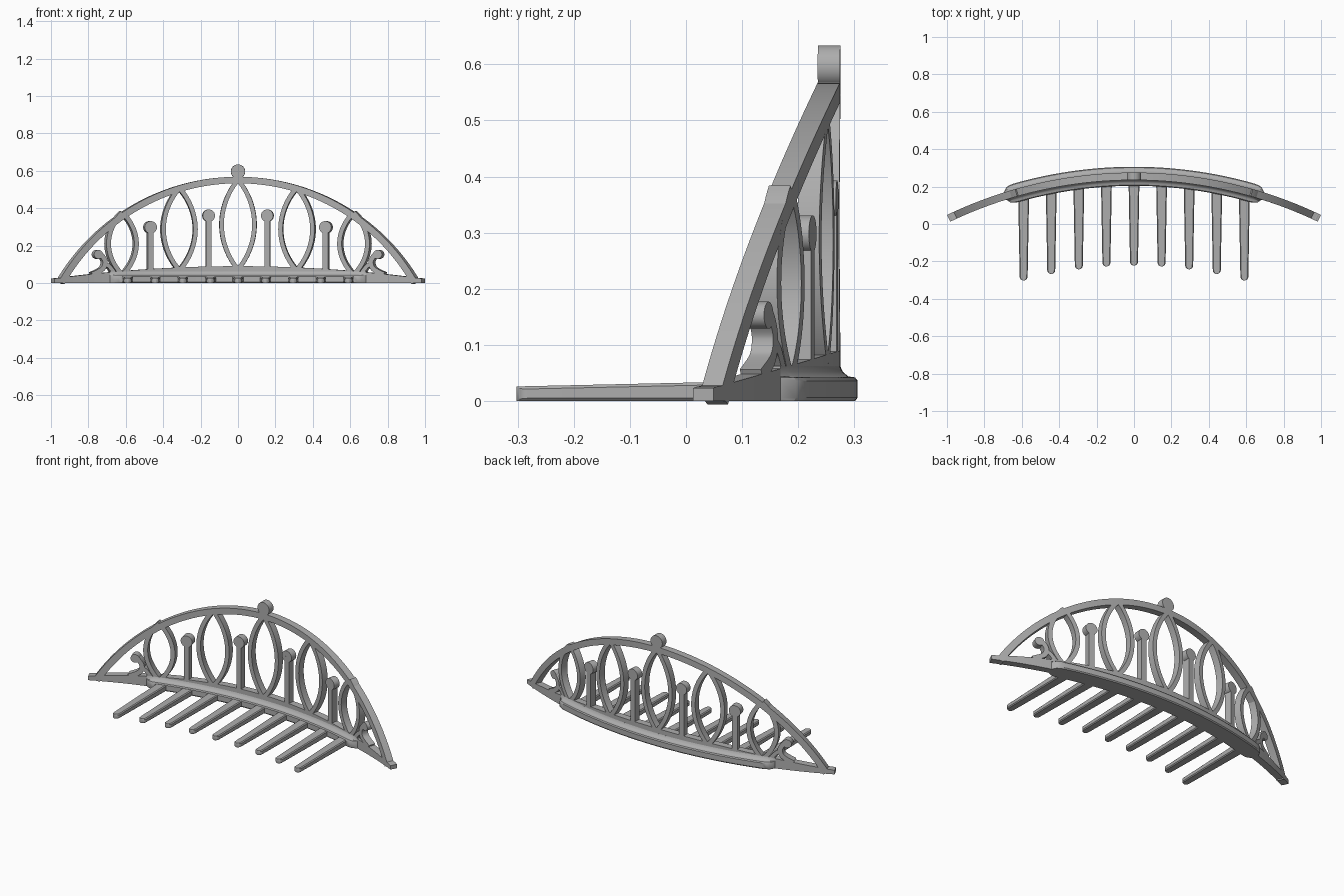
import bpy, bmesh
from math import asin, sin, cos, pi, sqrt
from mathutils import Vector

cube = bpy.data.objects.get("Cube")
if cube:
    bpy.data.objects.remove(cube)

grey = bpy.data.materials.new("satin grey")
grey.use_nodes = True
colour = (0.42, 0.42, 0.42, 1)
grey.diffuse_color = colour
grey.node_tree.nodes["Principled BSDF"].inputs["Base Color"].default_value = colour

BEND, CENTRE, HALF = 2.3, -2.045, 0.02   # bend radius, bend centre y, half thickness


def bend(x, t, z):
    """Wrap a flat point (x, z) at depth t onto the curved band."""
    a = asin(x / BEND)
    return Vector(((BEND + t) * sin(a), CENTRE + (BEND + t) * cos(a), z))


def loft(name, rings):
    """Solid through a row of matching closed rings, capped at both ends."""
    bm = bmesh.new()
    rows = [[bm.verts.new(p) for p in ring] for ring in rings]
    n = len(rows[0])
    for a, b in zip(rows, rows[1:]):
        for i in range(n):
            j = (i + 1) % n
            bm.faces.new((a[i], a[j], b[j], b[i]))
    bm.faces.new(rows[0])
    bm.faces.new(rows[-1])
    bmesh.ops.remove_doubles(bm, verts=bm.verts, dist=0.0003)
    bmesh.ops.recalc_face_normals(bm, faces=bm.faces)
    mesh = bpy.data.meshes.new(name)
    bm.to_mesh(mesh)
    bm.free()
    mesh.materials.append(grey)
    obj = bpy.data.objects.new(name, mesh)
    bpy.context.collection.objects.link(obj)
    bpy.ops.object.select_all(action='DESELECT')
    obj.select_set(True)
    bpy.context.view_layer.objects.active = obj
    bpy.ops.object.shade_smooth_by_angle(angle=0.6)
    return obj


def panel(name, upper, lower, half=HALF):
    """Bent plate between two flat outlines."""
    loft(name, [(bend(*a[:1], -half, a[1]), bend(a[0], half, a[1]),
                 bend(b[0], half, b[1]), bend(b[0], -half, b[1]))
                for a, b in zip(upper, lower)])


def strip(name, path, width):
    """Bent plate of even width along a flat path."""
    up, low = [], []
    for i, p in enumerate(path):
        q, r = path[max(i - 1, 0)], path[min(i + 1, len(path) - 1)]
        d = (Vector(r) - Vector(q)).normalized() * width / 2
        up.append((p[0] - d.y, p[1] + d.x))
        low.append((p[0] + d.y, p[1] - d.x))
    panel(name, up, low)


def disc(name, x, z, r):
    angles = [pi * i / 20 for i in range(21)]
    panel(name, [(x - r * cos(a), z + r * sin(a)) for a in angles],
          [(x - r * cos(a), z - r * sin(a)) for a in angles])


def smooth_path(pts, steps=8):
    """Catmull-Rom curve through a few points."""
    p = [Vector(q) for q in [pts[0]] + pts + [pts[-1]]]
    out = []
    for a, b, c, d in zip(p, p[1:], p[2:], p[3:]):
        for k in range(steps):
            t = k / steps
            out.append((2 * b + (c - a) * t + (2 * a - 5 * b + 4 * c - d) * t ** 2
                        + (3 * b - a - 3 * c + d) * t ** 3) / 2)
    return [tuple(q) for q in out + [p[-1]]]


def base_top(x):
    return 0.09 - 0.068 * x * x


# Base plate
xs = [-0.991 + 1.982 * i / 80 for i in range(81)]
panel("base_plate", [(x, base_top(x)) for x in xs], [(x, 0) for x in xs])

# Arch band
R, APEX = 1.115, 0.568
sweep = asin(0.965 / R)
arch = [-sweep + 2 * sweep * i / 96 for i in range(97)]
panel("arch_band", [(R * sin(a), APEX - R + R * cos(a)) for a in arch],
      [((R - 0.035) * sin(a), APEX - R + (R - 0.035) * cos(a)) for a in arch])

# Top knob
disc("top_knob", 0, 0.596, 0.038)

# Thick rail with filleted shoulders, tapering into the plate at its ends
rings = []
for i in range(73):
    x = -0.69 + 1.38 * i / 72
    k = min(1, (0.69 - abs(x)) / 0.06)
    grow = 0.031 * sqrt(k * (2 - k))
    side = [(0.85, 0), (1, 0.006), (1, 0.036), (0.85, 0.042),
            (0.45, 0.044), (0.15, 0.052), (0, 0.062)]
    back = [bend(x, HALF + grow * s, z) for s, z in side]
    front = [bend(x, -HALF - grow * s, z) for s, z in reversed(side)]
    rings.append(back + front)
loft("rail", rings)

# Pointed oval loops: centre x, bottom z, top z, half width
def pointed_oval(name, cx, low, high, half):
    for side, label in ((-1, "right"), (1, "left")):
        path = []
        for i in range(33):
            u = 2 * i / 32 - 1
            path.append((cx + side * (half * (1 - u * u) ** 0.9),
                         (low + high) / 2 + u * (high - low) / 2))
        strip(f"{name}_{label}_bow", path, 0.024)


pointed_oval("centre_loop", 0, 0.075, 0.55, 0.088)
for s, label in ((-1, "right"), (1, "left")):
    pointed_oval(f"{label}_middle_loop", s * 0.315, 0.07, 0.505, 0.086)
    pointed_oval(f"{label}_outer_loop", s * 0.622, 0.045, 0.375, 0.075)

    # Ball-headed pins
    for x, z, place in ((0.157, 0.36, "inner"), (0.47, 0.298, "outer")):
        strip(f"{label}_{place}_pin", [(s * x, 0.05), (s * x, z)], 0.03)
        disc(f"{label}_{place}_pin_head", s * x, z, 0.033)

    # Small scrolls near the tips
    scroll = smooth_path([(0.755, 0.165), (0.728, 0.14), (0.716, 0.11), (0.73, 0.075), (0.785, 0.045)])
    strip(f"{label}_scroll", [(s * x, z) for x, z in scroll], 0.026)
    disc(f"{label}_scroll_tip", s * 0.752, 0.153, 0.024)
    branch = smooth_path([(0.725, 0.105), (0.695, 0.09), (0.66, 0.045)])
    strip(f"{label}_scroll_branch", [(s * x, z) for x, z in branch], 0.022)

    # Rounded feet at the tips
    disc(f"{label}_tip_foot", s * 0.975, 0.013, 0.013)

# Comb teeth, tapering to rounded ends
for i in range(-4, 5):
    x = i * 0.1475
    root = bend(x, -0.03, 0).y
    tip = -0.222 - 0.08 * (i / 4) ** 2
    rings = []
    for j in range(13):
        f = j / 12
        if j < 6:
            y = root + (tip + 0.02 - root) * j / 6
            round_off = 1
        else:
            a = (j - 6) / 6 * pi / 2
            y = tip + 0.02 - 0.02 * sin(a)
            round_off = max(cos(a), 0.15)
        along = (root - y) / (root - tip)
        w = (0.029 - 0.008 * along) * round_off
        h = 0.036 - 0.01 * along
        c = 0.005 * round_off
        rings.append([(x + px, y, pz) for px, pz in (
            (-w + c, 0), (w - c, 0), (w, c), (w, h - c),
            (w - c, h), (-w + c, h), (-w, h - c), (-w, c))])
    loft(f"tooth_{i + 5}", rings)
